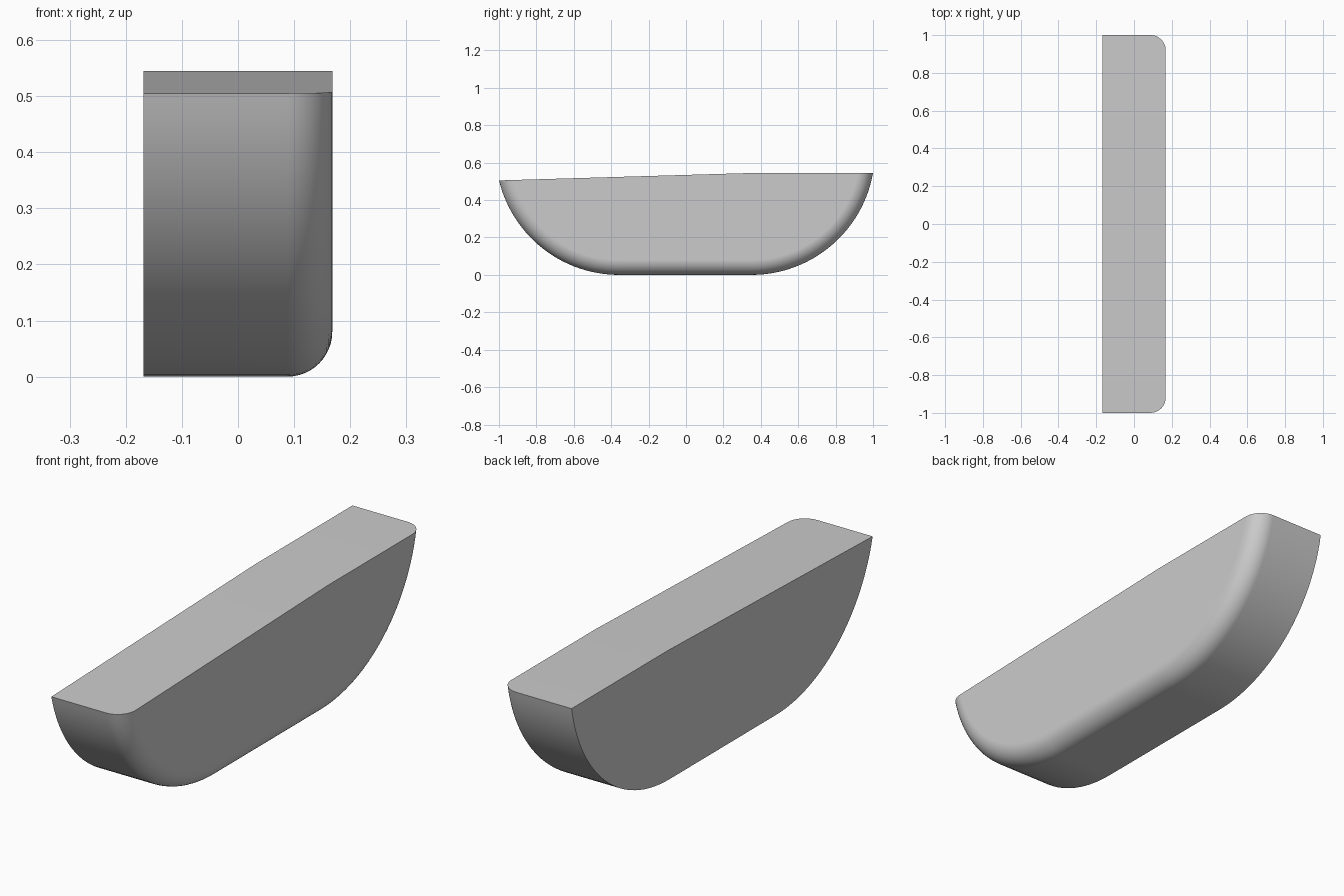
import bpy
import bmesh
from math import sqrt, sin, cos, asin, pi

cube = bpy.data.objects.get("Cube")
if cube:
    bpy.data.objects.remove(cube, do_unlink=True)

HALF_WIDTH = 0.168
FILLET = 0.08
RADIUS = 0.66          # rounded ends
FRONT_C, BACK_C = -0.358, 0.35
HIGH, LOW = 0.545, 0.505
BEND = 0.36            # where the top starts sloping to the front
ARC_STEPS, FILLET_STEPS = 28, 12


def top_height(y):
    return HIGH + min(0, y - BEND) * (HIGH - LOW) / (1 + BEND)


def end_arc(centre, side, inset):
    """Points from the bottom tangent up to the sloping top."""
    r = RADIUS - inset
    y = side
    for _ in range(6):
        y = centre + side * sqrt(r * r - (RADIUS - top_height(y)) ** 2)
    sweep = asin(abs(y - centre) / r)
    return [(centre + side * r * sin(sweep * i / ARC_STEPS),
             RADIUS - r * cos(sweep * i / ARC_STEPS))
            for i in range(ARC_STEPS + 1)]


def section(inset):
    front = end_arc(FRONT_C, -1, inset)
    back = end_arc(BACK_C, 1, inset)
    return front[::-1] + back + [(BEND, HIGH)]


# Cross-sections from the flat side to the filleted side
bm = bmesh.new()
stations = [(-HALF_WIDTH, 0)]
for i in range(FILLET_STEPS + 1):
    a = pi / 2 * i / FILLET_STEPS
    stations.append((HALF_WIDTH - FILLET * (1 - sin(a)), FILLET * (1 - cos(a))))
rings = [[bm.verts.new((x, y, z)) for y, z in section(d)] for x, d in stations]

# Skin and side caps
for a, b in zip(rings, rings[1:]):
    for i in range(len(a)):
        j = (i + 1) % len(a)
        bm.faces.new((a[i], a[j], b[j], b[i]))
bm.faces.new(rings[0])
bm.faces.new(rings[-1])
bmesh.ops.recalc_face_normals(bm, faces=bm.faces)

mesh = bpy.data.meshes.new("rounded_block")
bm.to_mesh(mesh)
bm.free()
block = bpy.data.objects.new("rounded_block", mesh)
bpy.context.collection.objects.link(block)

# Grey material
grey = bpy.data.materials.new("plain_grey")
grey.use_nodes = True
colour = (0.6, 0.6, 0.6, 1)
grey.diffuse_color = colour
grey.node_tree.nodes["Principled BSDF"].inputs["Base Color"].default_value = colour
mesh.materials.append(grey)

# Smooth curved skin with crisp rims
bpy.ops.object.select_all(action="DESELECT")
block.select_set(True)
bpy.context.view_layer.objects.active = block
bpy.ops.object.shade_smooth_by_angle(angle=pi / 6)
weighted = block.modifiers.new("even_shading", "WEIGHTED_NORMAL")
weighted.keep_sharp = True
